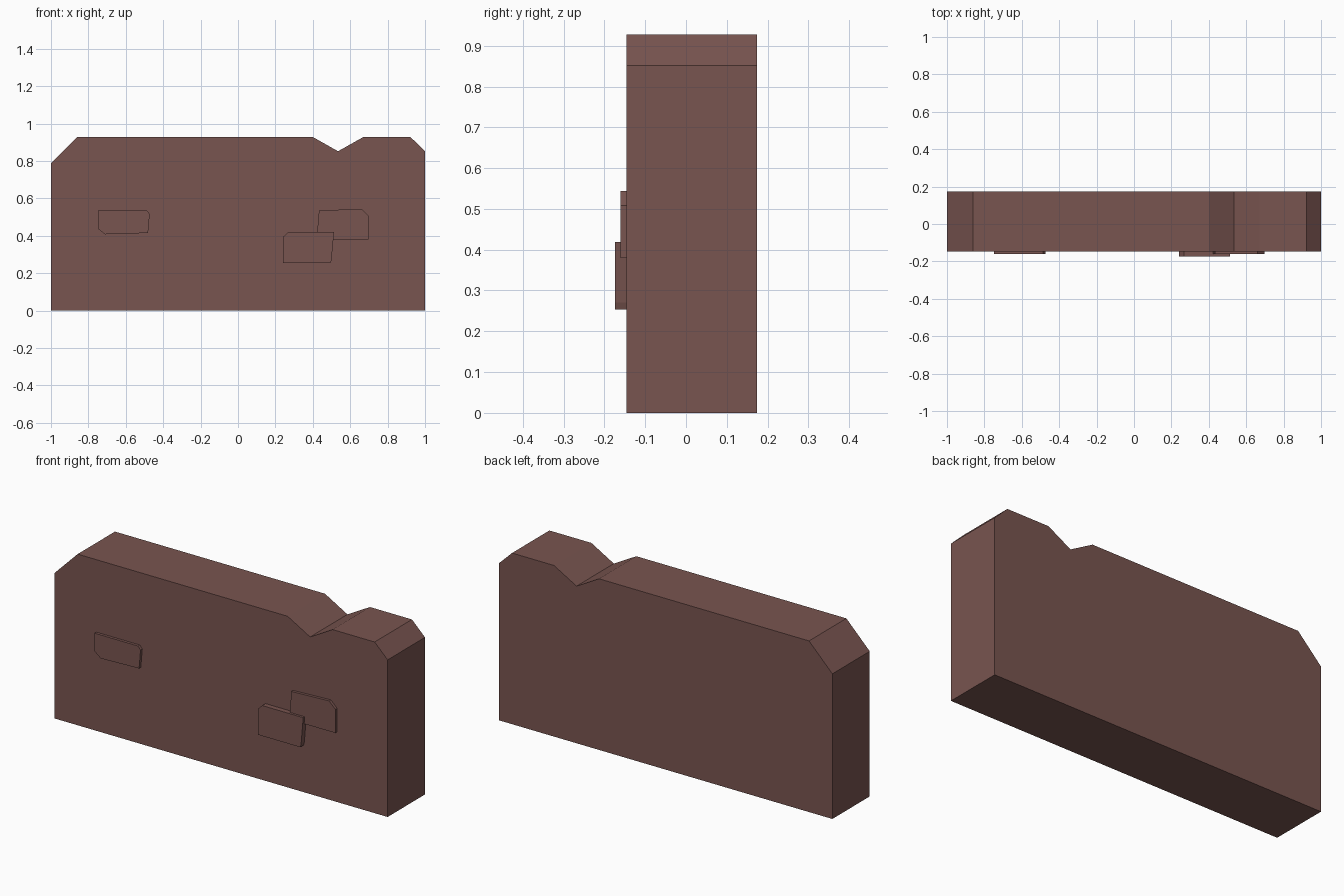
import bpy, bmesh

if "Cube" in bpy.data.objects:
    bpy.data.objects.remove(bpy.data.objects["Cube"])

# One flat brown for the whole wall
brown = bpy.data.materials.new("brown stone")
brown.diffuse_color = (0.19, 0.09, 0.08, 1)
brown.use_nodes = True
brown.node_tree.nodes["Principled BSDF"].inputs["Base Color"].default_value = brown.diffuse_color


def slab(name, profile, y_front, y_back):
    """Extrude an x-z outline from y_front to y_back."""
    bm = bmesh.new()
    face = bm.faces.new([bm.verts.new((x, y_front, z)) for x, z in profile])
    out = bmesh.ops.extrude_face_region(bm, geom=[face])
    moved = [v for v in out["geom"] if isinstance(v, bmesh.types.BMVert)]
    bmesh.ops.translate(bm, verts=moved, vec=(0, y_back - y_front, 0))
    bmesh.ops.recalc_face_normals(bm, faces=bm.faces)
    mesh = bpy.data.meshes.new(name)
    bm.to_mesh(mesh)
    bm.free()
    mesh.materials.append(brown)
    obj = bpy.data.objects.new(name, mesh)
    bpy.context.collection.objects.link(obj)
    return obj


FRONT, BACK = -0.146, 0.174

# Wall block with chipped corners and a notch in the top
slab("wall_block", [(-1, 0), (1, 0), (1, 0.852), (0.922, 0.928), (0.67, 0.928),
                    (0.535, 0.852), (0.40, 0.928), (-0.86, 0.928), (-1, 0.787)],
     FRONT, BACK)

# Raised bricks on the front face
slab("left_brick", [(-0.749, 0.438), (-0.711, 0.408), (-0.481, 0.415),
                    (-0.472, 0.517), (-0.487, 0.535), (-0.749, 0.535)],
     -0.161, FRONT + 0.01)
slab("upper_right_brick", [(0.44, 0.38), (0.697, 0.38), (0.697, 0.508),
                           (0.66, 0.544), (0.433, 0.535), (0.422, 0.40)],
     -0.161, FRONT + 0.01)
slab("lower_right_brick", [(0.241, 0.254), (0.495, 0.254), (0.500, 0.27),
                           (0.513, 0.419), (0.267, 0.419), (0.241, 0.394)],
     -0.174, FRONT + 0.01)
